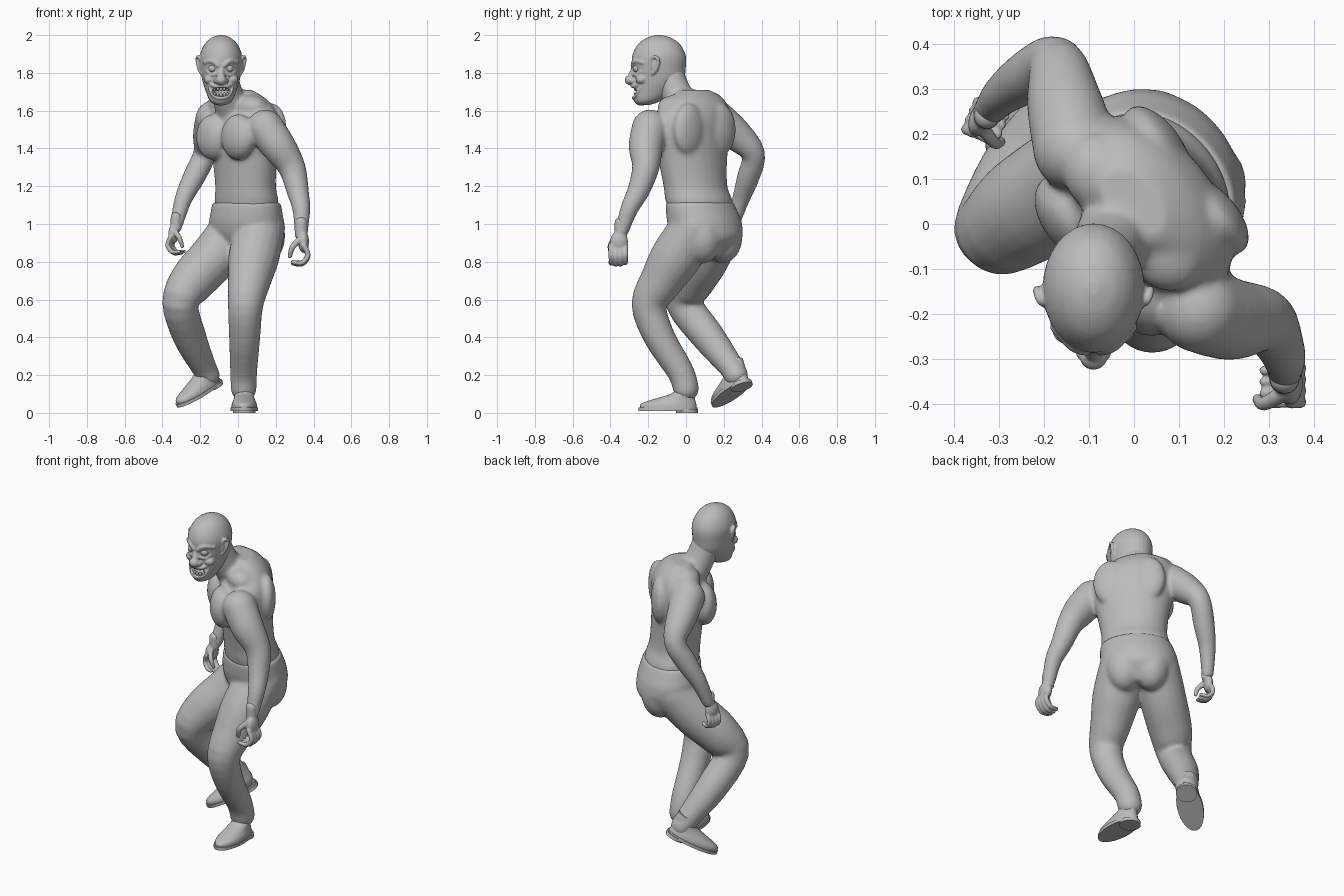
import bpy, bmesh, math
from mathutils import Vector, Matrix

if "Cube" in bpy.data.objects:
    bpy.data.objects.remove(bpy.data.objects["Cube"])

grey = bpy.data.materials.new("plain grey")
grey.use_nodes = True
grey.diffuse_color = (.5, .5, .5, 1)
grey.node_tree.nodes["Principled BSDF"].inputs["Base Color"].default_value = grey.diffuse_color

HIP_TWIST = math.radians(-45)      # body is turned, the head looks forward
CHEST_TWIST = math.radians(-51)


def axes(yaw):
    return (Vector((math.cos(yaw), math.sin(yaw), 0)),
            Vector((math.sin(yaw), -math.cos(yaw), 0)))


def refine(rows, steps=4):
    """Smooth interpolation through the given sections."""
    rows = [Vector(row) for row in rows]
    result = []
    for i in range(len(rows) - 1):
        b, c = rows[i], rows[i + 1]
        a = rows[i - 1] if i else b
        d = rows[i + 2] if i + 2 < len(rows) else c
        for k in range(steps):
            t = k / steps
            result.append(b + (c - a) * (t / 2) + (a * 2 - b * 5 + c * 4 - d) * (t * t / 2)
                          + (b * 3 - a - c * 3 + d) * (t ** 3 / 2))
    return result + [rows[-1]]


def loft(bm, sections, sides=20):
    """Skin a closed surface over (centre, side axis, front axis) sections."""
    rings = []
    for centre, u, v in sections:
        angles = [math.tau * k / sides for k in range(sides)]
        rings.append([bm.verts.new(centre + u * math.cos(a) + v * math.sin(a)) for a in angles])
    for low, high in zip(rings, rings[1:]):
        for k in range(sides):
            n = (k + 1) % sides
            bm.faces.new((low[k], low[n], high[n], high[k]))
    bm.faces.new(rings[0][::-1])
    bm.faces.new(rings[-1])


def slabs(bm, yaw, rows):
    """Stack of level ellipses: x, y, z, half width, half depth."""
    s, f = axes(yaw)
    loft(bm, [(Vector(r[:3]), s * r[3], f * r[4]) for r in refine(rows)], sides=32)


def tube(bm, rows, sides=20):
    """Round limb through x, y, z, radius, with rounded ends."""
    rows = refine(rows)
    points = [Vector(r[:3]) for r in rows]
    sections, side = [], Vector((1, 0, 0))
    for i, row in enumerate(rows):
        along = (points[min(i + 1, len(rows) - 1)] - points[max(i - 1, 0)]).normalized()
        side = (side - along * side.dot(along)).normalized()
        sections.append((points[i], side * row[3], along.cross(side) * row[3]))
    loft(bm, sections, sides)
    for row in (rows[0], rows[-1]):
        blob(bm, row[:3], (row[3],) * 3)


def blob(bm, centre, size, yaw=0):
    place = Matrix.Translation(centre) @ Matrix.Rotation(yaw, 4, 'Z') @ Matrix.Diagonal((*size, 1))
    bmesh.ops.create_icosphere(bm, subdivisions=3, radius=1, matrix=place)


def finish(name, bm, voxel=0, relax=0, place=None):
    bmesh.ops.recalc_face_normals(bm, faces=bm.faces)
    if place:
        bm.transform(place)
    mesh = bpy.data.meshes.new(name)
    bm.to_mesh(mesh)
    bm.free()
    mesh.materials.append(grey)
    mesh.shade_smooth()
    mesh.set_sharp_from_angle(angle=math.radians(40))
    ob = bpy.data.objects.new(name, mesh)
    bpy.context.collection.objects.link(ob)
    if voxel:
        blend = ob.modifiers.new("blend", 'REMESH')
        blend.mode, blend.voxel_size, blend.use_smooth_shade = 'VOXEL', voxel, True
        soften = ob.modifiers.new("soften", 'SMOOTH')
        soften.factor, soften.iterations = .5, relax
    return ob


# Bare torso, neck and arms, blended into one skin
skin = bmesh.new()
slabs(skin, CHEST_TWIST, [(.045, .085, 1.04, .18, .14), (.045, .07, 1.12, .193, .152),
                          (.04, .05, 1.2, .185, .142), (.035, .035, 1.35, .205, .145),
                          (.03, .03, 1.48, .235, .152), (.03, .04, 1.58, .225, .142),
                          (.02, .055, 1.66, .17, .1), (0, .045, 1.71, .09, .06)])
tube(skin, [(-.03, 0, 1.6, .09), (-.06, -.055, 1.7, .082), (-.085, -.095, 1.8, .083)])
tube(skin, [(.145, -.19, 1.51, .097), (.215, -.212, 1.41, .092), (.285, -.213, 1.3, .073),
            (.315, -.25, 1.18, .06), (.335, -.3, 1.08, .048), (.335, -.34, .96, .036)])
tube(skin, [(-.13, .165, 1.56, .095), (-.155, .27, 1.47, .085), (-.175, .357, 1.37, .063),
            (-.232, .33, 1.25, .06), (-.29, .29, 1.13, .047), (-.325, .25, 1, .035)])
side, front = axes(CHEST_TWIST)
for sign in (-1, 1):
    middle = Vector((.02, 0, 1.46)) + side * sign * .105
    blob(skin, middle + front * .11, (.115, .072, .122), CHEST_TWIST)                        # chest muscle
    blob(skin, middle - front * .125 + Vector((0, .02, .04)), (.1, .05, .14), CHEST_TWIST)   # shoulder blade
blob(skin, (-.07, .11, 1.635), (.1, .085, .07), CHEST_TWIST)
blob(skin, (.06, -.05, 1.62), (.11, .085, .065), CHEST_TWIST)
finish("torso_and_arms", skin, .01, 10)

# Trousers
cloth = bmesh.new()
slabs(cloth, HIP_TWIST, [(.05, .12, .83, .1, .09), (.05, .115, .92, .19, .165), (.045, .1, 1, .215, .178),
                         (.045, .085, 1.06, .21, .17), (.045, .072, 1.115, .2, .158)])
tube(cloth, [(.12, .05, .98, .13), (.085, -.05, .83, .135), (.06, -.13, .7, .115), (.04, -.195, .57, .094),
             (.035, -.14, .4, .083), (.03, -.03, .22, .072), (.03, 0, .13, .069)])
tube(cloth, [(-.03, .16, .95, .13), (-.13, .1, .82, .13), (-.24, .03, .7, .122), (-.305, -.01, .58, .097),
             (-.255, .12, .4, .088), (-.185, .235, .25, .068), (-.16, .265, .2, .064)])
side, front = axes(HIP_TWIST)
for sign in (-1, 1):
    blob(cloth, Vector((.05, .1, .94)) + side * sign * .075 - front * .06, (.105, .105, .15), HIP_TWIST)
finish("trousers", cloth, .01, 10)


# Hands: palm, four curled fingers and a thumb
def hand(name, wrist, flip, size, turn):
    bm = bmesh.new()
    tube(bm, [(0, 0, .04, .033), (0, 0, -.02, .034)])
    blob(bm, (.012, -.01, -.06), (.029, .048, .058))
    for k in range(4):
        y = .024 - .025 * k
        reach = .95 + .05 * math.sin(k)
        tube(bm, [(.015, y, -.08, .015), (.035, y, -.135 * reach, .0145),
                  (.004, y, -.178 * reach, .0135), (-.045, y - .005, -.175 * reach, .011)], sides=10)
    tube(bm, [(0, -.03, -.04, .019), (-.045, -.055, -.085, .016), (-.06, -.045, -.135, .012)], sides=10)
    place = (Matrix.Translation(wrist) @ Matrix.Rotation(turn, 4, 'Z')
             @ Matrix.Diagonal((flip * size, size, size, 1)))
    finish(name, bm, .005, 2, place)


hand("left_hand", (.335, -.345, .965), 1, 1, 0)
hand("right_hand", (-.328, .24, 1), -1, .87, -.4)


# Shoes: upper, sole and heel
def shoe(name, place):
    bm = bmesh.new()
    slabs(bm, 0, [(0, -.095, .025, .068, .15), (0, -.093, .05, .065, .145), (0, -.055, .078, .054, .1),
                  (0, -.01, .105, .05, .064), (0, .005, .15, .046, .05)])
    for rows in ([(0, -.097, .01, .073, .156), (0, -.097, .028, .073, .156)],
                 [(0, .003, 0, .06, .058), (0, .003, .02, .06, .058)]):
        slabs(bm, 0, rows)
    finish(name, bm, place=place)


shoe("left_shoe", Matrix.Translation((.033, .002, 0)))
toe = Vector((-.23, -.18, -.15)).normalized()
across = toe.cross(Vector((0, 0, 1))).normalized()
rise = across.cross(toe)
turned = Matrix((-across, -toe, rise)).transposed().to_4x4()
shoe("right_shoe", Matrix.Translation((-.135, .295, .135)) @ turned)

# Head with brows, cheeks, bulbous nose, lips and ears
MID = -.09
skull = bmesh.new()
slabs(skull, 0, [(MID, -.225, 1.63, .025, .03), (MID, -.205, 1.65, .058, .07), (MID, -.17, 1.7, .08, .112),
                 (MID, -.145, 1.76, .099, .133), (MID, -.143, 1.82, .109, .141), (MID, -.143, 1.89, .112, .142),
                 (MID, -.143, 1.95, .088, .113), (MID, -.143, 1.985, .052, .066), (MID, -.143, 2, .012, .015)])
blob(skull, (MID, -.295, 1.762), (.031, .03, .027))
tube(skull, [(MID, -.27, 1.83, .016), (MID, -.285, 1.79, .02)])
blob(skull, (MID, -.235, 1.648), (.034, .03, .022))
for sign in (-1, 1):
    def at(x, y, z, r):
        return (MID + sign * x, y, z, r)
    tube(skull, [at(.015, -.282, 1.838, .012), at(.045, -.27, 1.862, .014), at(.085, -.23, 1.855, .012)])
    tube(skull, [at(.02, -.28, 1.795, .007), at(.05, -.262, 1.788, .008), at(.075, -.24, 1.805, .007)])
    blob(skull, (MID + sign * .06, -.235, 1.765), (.032, .032, .026))
    blob(skull, (MID + sign * .026, -.285, 1.757), (.014, .017, .014))
    # ear rim and lobe
    tube(skull, [at(.1, -.182, 1.85, .008), at(.118, -.172, 1.885, .009), at(.126, -.148, 1.872, .01),
                 at(.117, -.155, 1.825, .01), at(.103, -.175, 1.797, .01)], sides=10)
    blob(skull, (MID + sign * .107, -.165, 1.84), (.01, .02, .04))
# grinning lips
lips = [(0, -.284, 1.726), (.035, -.275, 1.73), (.062, -.24, 1.738), (.045, -.262, 1.684), (0, -.278, 1.666)]
ring = lips + [(-x, y, z) for x, y, z in lips[-2:0:-1]]
tube(skull, [(MID + x, y, z, .0095) for x, y, z in ring + ring[:1]], sides=10)
head = finish("head", skull, .005, 2)

# Open mouth
opening = bmesh.new()
blob(opening, (MID, -.275, 1.7), (.05, .05, .025))
cutter = finish("mouth_cutter", opening)
cutter.hide_render = True
cutter.hide_set(True)
cut = head.modifiers.new("mouth", 'BOOLEAN')
cut.operation, cut.object, cut.solver = 'DIFFERENCE', cutter, 'EXACT'

teeth = bmesh.new()
for k in range(-2, 3):
    for z in (1.717, 1.684):
        blob(teeth, (MID + k * .017, -.268 + .004 * k * k, z), (.008, .008, .013))
finish("teeth", teeth)

eyes = bmesh.new()
for sign in (-1, 1):
    blob(eyes, (MID + sign * .043, -.258, 1.823), (.023, .023, .021))
finish("eyes", eyes)
